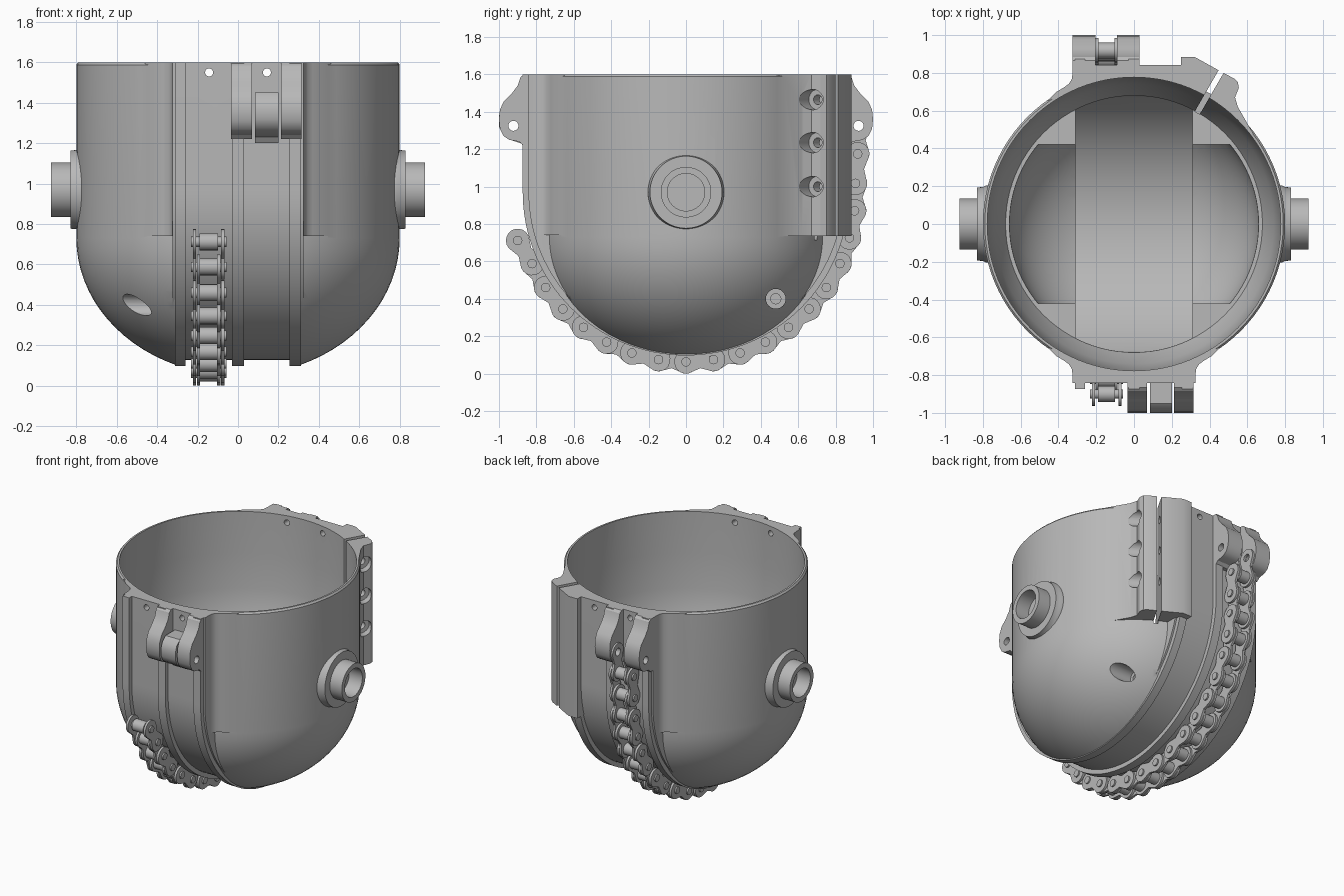
import bpy, bmesh, math
from mathutils import Vector

cube = bpy.data.objects.get("Cube")
if cube:
    bpy.data.objects.remove(cube)

TOP, MID, AXIS = 1.6, 0.73, 0.97     # rim, start of the dome, trunnion axis
metal = bpy.data.materials.new("grey metal")
metal.use_nodes = True
GREY = (0.48, 0.48, 0.48, 1)
metal.diffuse_color = GREY
metal.node_tree.nodes["Principled BSDF"].inputs["Base Color"].default_value = GREY


def make(name, bm):
    bmesh.ops.recalc_face_normals(bm, faces=bm.faces)
    mesh = bpy.data.meshes.new(name)
    bm.to_mesh(mesh)
    bm.free()
    mesh.materials.append(metal)
    ob = bpy.data.objects.new(name, mesh)
    bpy.context.collection.objects.link(ob)
    return ob


def prism(name, pts, axis, a, b):
    """Extrude a flat outline along x (outline in y, z) or z (outline in x, y)."""
    put = (lambda u, v, w: (w, u, v)) if axis == "x" else (lambda u, v, w: (u, v, w))
    bm = bmesh.new()
    low = [bm.verts.new(put(u, v, a)) for u, v in pts]
    high = [bm.verts.new(put(u, v, b)) for u, v in pts]
    bm.faces.new(low)
    bm.faces.new(high)
    for i in range(len(pts)):
        j = (i + 1) % len(pts)
        bm.faces.new((low[i], low[j], high[j], high[i]))
    return make(name, bm)


def lathe(name, profile, axis="z", sign=1, centre=(0, 0, 0), steps=96):
    """Spin (radius, height) points; the first and last lie on the axis."""
    bm = bmesh.new()
    c = Vector(centre)

    def at(r, h, t):
        u, v = r * math.cos(t), r * math.sin(t)
        return c + Vector((u, v, h) if axis == "z" else (sign * h, u, v))

    rings = [[bm.verts.new(at(r, h, math.tau * k / steps)) for k in range(steps)]
             for r, h in profile[1:-1]]
    ends = [bm.verts.new(at(0, profile[e][1], 0)) for e in (0, -1)]
    for k in range(steps):
        n = (k + 1) % steps
        bm.faces.new((ends[0], rings[0][k], rings[0][n]))
        bm.faces.new((ends[1], rings[-1][k], rings[-1][n]))
        for p, q in zip(rings, rings[1:]):
            bm.faces.new((p[k], p[n], q[n], q[k]))
    return make(name, bm)


def rod(name, p, q, r, steps=24):
    p, q = Vector(p), Vector(q)
    bm = bmesh.new()
    bmesh.ops.create_cone(bm, cap_ends=True, segments=steps, radius1=r, radius2=r, depth=(q - p).length)
    turn = (q - p).to_track_quat("Z", "Y").to_matrix().to_4x4()
    bmesh.ops.transform(bm, matrix=turn, verts=bm.verts)
    bmesh.ops.translate(bm, vec=(p + q) / 2, verts=bm.verts)
    return make(name, bm)


def combine(target, other, op):
    mod = target.modifiers.new("boolean", "BOOLEAN")
    mod.operation, mod.solver, mod.object = op, "EXACT", other
    bpy.context.view_layer.objects.active = target
    bpy.ops.object.modifier_apply(modifier=mod.name)
    bpy.data.objects.remove(other)


def smooth(ob):
    bpy.ops.object.select_all(action="DESELECT")
    ob.select_set(True)
    bpy.context.view_layer.objects.active = ob
    bpy.ops.object.shade_smooth_by_angle(angle=math.radians(30))


def bowl(r, depth, z):
    """Lower quarter-ellipse profile, from the axis out to the equator."""
    return [(r * math.sin(a), z - depth * math.cos(a))
            for a in (math.pi / 2 * k / 20 for k in range(21))]


def u_shape(r, top):
    """Half circle around the trunnion axis with straight sides up to the top."""
    arc = [(-r * math.cos(a), AXIS - r * math.sin(a))
           for a in (math.pi * k / 64 for k in range(65))]
    return [(-r, top)] + arc + [(r, top)]


# Round shell with a domed underside, split to make room for the band
body = lathe("vessel_body", bowl(0.8, 0.68, MID) + [(0.8, TOP - 0.012), (0.79, TOP), (0, TOP)])
middle = [(-0.3, -1), (0.3, -1), (0.3, 1), (-0.3, 1)]
combine(body, prism("gap", middle, "z", -1, 2), "DIFFERENCE")

# Band wrapped under the vessel, with three raised ribs
combine(body, prism("band", u_shape(0.842, TOP), "x", -0.325, 0.325), "UNION")
for x0, x1 in ((-0.312, -0.26), (-0.03, 0.03), (0.255, 0.312)):
    combine(body, prism("rib", u_shape(0.873, TOP), "x", x0, x1), "UNION")

# Blends between band and shell
for sx, sy in ((1, -1), (-1, -1), (-1, 1)):
    pts = [(0.3, 0.8), (0.325, 0.8), (0.33, 0.765), (0.345, 0.742), (0.37, 0.724), (0.41, 0.7),
           (0.46, 0.65), (0.3, 0.72)]
    combine(body, prism("blend", [(sx * x, sy * y) for x, y in pts], "z", 0.74, TOP), "UNION")

# Clamp jaws
jaws = [(0.25, 0.72), (0.25, 0.885), (0.32, 0.885), (0.455, 0.81), (0.53, 0.77), (0.55, 0.75),
        (0.555, 0.72), (0.535, 0.67), (0.55, 0.62), (0.63, 0.48), (0.45, 0.53)]
combine(body, prism("jaws", jaws, "z", 0.735, TOP), "UNION")

# Trunnions on both sides
for s in (1, -1):
    hub = [(0, 0.74), (0.205, 0.74), (0.203, 0.785), (0.196, 0.8), (0.193, 0.83), (0.135, 0.83),
           (0.135, 0.925), (0.1, 0.925), (0.1, 0.82), (0, 0.82)]
    combine(body, lathe("trunnion", hub, "x", s, (0, 0, AXIS), 64), "UNION")

# Hollow: tapered bore, central channel and side pockets
bore = [(0, MID), (0.68, MID), (0.74, 0.85), (0.768, 1.05), (0.777, 1.3), (0.777, 1.8), (0, 1.8)]
combine(body, lathe("bore", bore), "DIFFERENCE")
channel = prism("channel", u_shape(0.78, 1.2), "x", -0.31, 0.31)
combine(channel, lathe("limit", [(0, 0), (0.679, 0), (0.679, 0.8), (0, 0.8)]), "INTERSECT")
combine(body, channel, "DIFFERENCE")
pocket = lathe("pocket", bowl(0.66, 0.54, 0.74) + [(0.66, 0.8), (0, 0.8)])
slab = [(-0.7, -0.42), (0.7, -0.42), (0.7, 0.42), (-0.7, 0.42)]
combine(pocket, prism("slab", slab, "z", 0, 1), "INTERSECT")
combine(body, pocket, "DIFFERENCE")

# Clamp slit and its three counterbored bolt holes
along, across = Vector((0.5, 0.866)), Vector((0.866, -0.5))
edge = Vector((0.46, 0.805))
slit = [edge + along * s + across * t for s, t in ((-0.25, -0.015), (0.15, -0.015), (0.15, 0.015), (-0.25, 0.015))]
combine(body, prism("slit", slit, "z", 0.715, 1.8), "DIFFERENCE")
bolt = edge - along * 0.07
for z in (1.465, 1.235, 1.0):
    for r, t0, t1 in ((0.055, 0.08, 0.4), (0.026, -0.1, 0.2)):
        p, q = bolt + across * t0, bolt + across * t1
        combine(body, rod("bolt_hole", (*p, z), (*q, z), r), "DIFFERENCE")

# Drain holes in the dome and small holes under the rim
for s in (1, -1):
    combine(body, rod("drain", (s * 0.39, s * 0.48, 0.4), (s * 0.9, s * 0.48, 0.4), 0.053), "DIFFERENCE")
    combine(body, rod("drain", (s * 0.3, s * 0.48, 0.4), (s * 0.6, s * 0.48, 0.4), 0.027), "DIFFERENCE")
    combine(body, rod("rim_hole", (s * 0.143, -1.2, 1.55), (s * 0.143, 1.2, 1.55), 0.02), "DIFFERENCE")
smooth(body)

# Hinge lugs, front and back
lug = [(0.8, TOP), (0.865, TOP), (0.885, 1.585), (0.9, 1.54), (0.93, 1.5), (0.975, 1.455), (0.995, 1.41),
       (1.0, 1.36), (0.995, 1.31), (0.975, 1.27), (0.945, 1.25), (0.89, 1.24), (0.87, 1.22), (0.8, 1.22)]
knuckle = [(0.8, 1.45), (0.95, 1.45), (0.985, 1.42), (1.0, 1.38), (1.0, 1.32), (0.98, 1.28),
           (0.94, 1.25), (0.88, 1.23), (0.86, 1.2), (0.8, 1.2)]
for name, shape, sy, x0, x1 in (("front_lug_right", lug, -1, -0.035, 0.07),
                                ("front_lug_left", lug, -1, 0.213, 0.315),
                                ("front_knuckle", knuckle, -1, 0.085, 0.2),
                                ("back_lug_right", lug, 1, -0.325, -0.205),
                                ("back_lug_left", lug, 1, -0.09, 0.03)):
    ob = prism(name, [(sy * y, z) for y, z in shape], "x", x0, x1)
    combine(ob, rod("pin_hole", (-1, sy * 0.923, 1.325), (1, sy * 0.923, 1.325), 0.027), "DIFFERENCE")
    smooth(ob)

# Roller chain running around the band and up the back
CX, R, RUN = -0.145, 0.063, 0.907
path = [(-0.9, 0.712)]
for k in range(-7, 11):
    a = math.radians(9.3 * k)
    path.append((RUN * math.sin(a), AXIS - RUN * math.cos(a)))
path += [(0.918, 1.175), (0.923, 1.325)]
parts = []
for i, (p, q) in enumerate(zip(path, path[1:])):
    p, q = Vector(p), Vector(q)
    d = (q - p).normalized()
    n = Vector((-d.y, d.x))
    outline = []
    for c, s in ((q, 1), (p, -1)):
        for k in range(13):
            a = math.radians(-120 + 20 * k)
            outline.append(c + s * R * (d * math.cos(a) + n * math.sin(a)))
        outline.append((p + q) / 2 + n * s * 0.04)
    gap = 0.05 if i % 2 else 0.07
    for s in (1, -1):
        x = CX + s * gap
        plate = prism("plate", outline, "x", x - 0.008, x + 0.008)
        if i == len(path) - 2:
            combine(plate, rod("pin_hole", (-1, q.x, q.y), (1, q.x, q.y), 0.027), "DIFFERENCE")
        parts.append(plate)
    for w, r in ((0.088, 0.025), (0.045, 0.042)):
        parts.append(rod("pin", (CX - w, p.x, p.y), (CX + w, p.x, p.y), r, 20))
bpy.ops.object.select_all(action="DESELECT")
for ob in parts:
    ob.select_set(True)
bpy.context.view_layer.objects.active = parts[0]
bpy.ops.object.join()
chain = bpy.context.view_layer.objects.active
chain.name = "chain"
smooth(chain)
